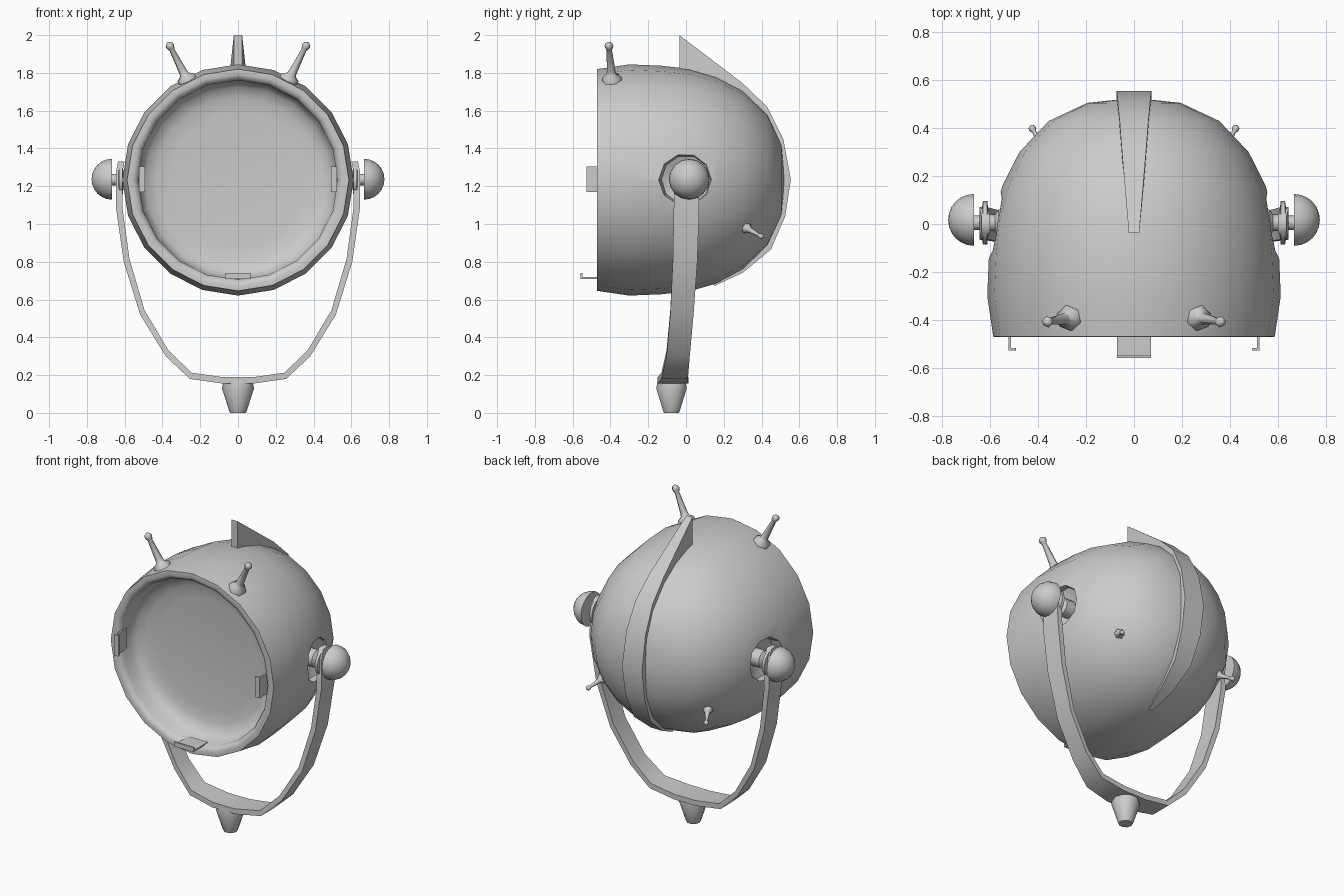
import bpy, bmesh, math
from mathutils import Vector

cube = bpy.data.objects.get("Cube")
if cube:
    bpy.data.objects.remove(cube)

grey = bpy.data.materials.new("light grey metal")
grey.use_nodes = True
GREY = (0.6, 0.6, 0.6, 1)
grey.diffuse_color = GREY
grey.node_tree.nodes["Principled BSDF"].inputs["Base Color"].default_value = GREY
AXIS_Z = 1.235  # height of the lamp axis


def finish(name, bm, angle=35):
    bmesh.ops.remove_doubles(bm, verts=bm.verts, dist=1e-5)
    bmesh.ops.recalc_face_normals(bm, faces=bm.faces)
    mesh = bpy.data.meshes.new(name)
    bm.to_mesh(mesh)
    bm.free()
    mesh.materials.append(grey)
    ob = bpy.data.objects.new(name, mesh)
    bpy.context.collection.objects.link(ob)
    smooth(ob, angle)
    return ob


def smooth(ob, angle):
    bpy.ops.object.select_all(action="DESELECT")
    ob.select_set(True)
    bpy.context.view_layer.objects.active = ob
    bpy.ops.object.shade_smooth_by_angle(angle=math.radians(angle))


def loft(name, rings, angle=35):
    """Skin closed rings of points and cap both ends."""
    bm = bmesh.new()
    loops = [[bm.verts.new(p) for p in ring] for ring in rings]
    for a, b in zip(loops, loops[1:]):
        for i in range(len(a)):
            j = (i + 1) % len(a)
            bm.faces.new((a[i], a[j], b[j], b[i]))
    bm.faces.new(loops[0])
    bm.faces.new(loops[-1])
    return finish(name, bm, angle)


def lathe(name, profile, origin, direction, sides, angle=35):
    """Spin (distance along axis, radius) pairs about an axis."""
    turn = Vector(direction).to_track_quat("Z", "Y")
    rings = []
    for d, r in profile:
        ring = []
        for k in range(sides):
            t = math.tau * k / sides
            ring.append(Vector(origin) + turn @ Vector((r * math.cos(t), r * math.sin(t), d)))
        rings.append(ring)
    return loft(name, rings, angle)


def box(name, lo, hi):
    x0, y0, z0 = lo
    x1, y1, z1 = hi
    return loft(name, [[(x0, y0, z), (x1, y0, z), (x1, y1, z), (x0, y1, z)] for z in (z0, z1)])


# Lamp housing with a rounded rim and a sunken lens
housing = lathe("lamp_housing", [
    (-0.3, 0.01), (-0.3, 0.36), (-0.31, 0.44), (-0.33, 0.495), (-0.37, 0.525), (-0.44, 0.528),
    (-0.463, 0.54), (-0.472, 0.56), (-0.47, 0.587), (-0.3, 0.612), (-0.13, 0.605), (0.02, 0.588),
    (0.16, 0.549), (0.3, 0.478), (0.43, 0.355), (0.505, 0.195), (0.525, 0.01)],
    (0, 0, AXIS_Z - 0.002), (0, 1, 0), 20, 50)

# Side sockets cut into the housing
for s in (1, -1):
    cutter = lathe("socket_cutter", [(0.5, 0.06), (0.535, 0.13), (0.7, 0.165)],
                   (0, 0.0, AXIS_Z), (s, 0, 0), 10)
    cutter.hide_render = True
    cut = housing.modifiers.new("socket", "BOOLEAN")
    cut.operation = "DIFFERENCE"
    cut.solver = "EXACT"
    cut.object = cutter
    bpy.context.view_layer.objects.active = housing
    bpy.ops.object.modifier_apply(modifier=cut.name)
    bpy.data.objects.remove(cutter)
smooth(housing, 50)

# Crest running over the top and down the back: y, z, half width
crest = [(-0.035, 2.0, 0.022), (0.3, 1.745, 0.05), (0.43, 1.62, 0.06), (0.515, 1.45, 0.068),
         (0.555, 1.235, 0.072), (0.525, 1.04, 0.07), (0.45, 0.865, 0.06), (0.3, 0.742, 0.042),
         (0.15, 0.672, 0.012)]
rings = []
for i, (y, z, w) in enumerate(crest):
    iy, iz = (y, 1.78) if i == 0 else (y * 0.85, AXIS_Z + (z - AXIS_Z) * 0.85)
    rings.append([(-w, y, z), (w, y, z), (w, iy, iz), (-w, iy, iz)])
loft("crest", rings)

# Yoke strap: x, z, back y, front y, mirrored across the middle
half = [(0.635, 1.33, 0.03, -0.03), (0.645, 1.28, 0.065, -0.06), (0.645, 1.08, 0.07, -0.065),
        (0.605, 0.8, 0.06, -0.07), (0.518, 0.52, 0.04, -0.083), (0.383, 0.3, 0.02, -0.103),
        (0.255, 0.18, 0.01, -0.13), (0.08, 0.155, 0.012, -0.15)]
path = half + [(-x, z, b, f) for x, z, b, f in reversed(half)]
rings = []
for x, z, b, f in path:
    inward = Vector((-x, 0, max(0, 1.1 - z))).normalized() * 0.034
    outer = [Vector((x, b, z)), Vector((x, f, z))]
    rings.append(outer + [outer[1] + inward, outer[0] + inward])
loft("yoke_strap", rings, 60)

# Tapered foot under the yoke
lathe("foot", [(0, 0.042), (0.015, 0.048), (0.13, 0.085), (0.18, 0.075)],
      (0, -0.077, 0), (0, 0, 1), 10)


def antenna(name, base, tip, flare, stem, ball):
    base, tip = Vector(base), Vector(tip)
    n = (tip - base).length
    lathe(name, [(-0.03, flare), (0.012, flare), (0.03, flare * 0.5), (0.05, stem * 1.3),
                 (n - ball, stem * 0.8), (n - ball * 0.6, ball * 0.8), (n, ball),
                 (n + ball * 0.6, ball * 0.8), (n + ball, ball * 0.1)],
          base, tip - base, 6, 62)


for s, side in ((1, "left"), (-1, "right")):
    antenna(side + "_top_antenna", (s * 0.27, -0.392, 1.765), (s * 0.36, -0.408, 1.942),
            0.053, 0.018, 0.024)
    antenna(side + "_back_antenna", (s * 0.378, 0.315, 0.98), (s * 0.424, 0.398, 0.935),
            0.03, 0.01, 0.016)
    # Pivot axle with flanges, and the domed knob
    hub = (0, 0.017, AXIS_Z + 0.002)
    lathe(side + "_pivot", [(0.48, 0.055), (0.565, 0.055), (0.58, 0.035), (0.605, 0.035),
                            (0.612, 0.09), (0.63, 0.09), (0.64, 0.03), (0.68, 0.03)],
          (0, 0.005, AXIS_Z), (s, 0, 0), 12)
    dome = [(0.668 + 0.107 * math.sin(t), 0.107 * math.cos(t) + 0.001)
            for t in [math.pi / 2 * k / 6 for k in range(7)]]
    lathe(side + "_knob", [(0.668, 0.02)] + dome, hub, (s, 0, 0), 16, 40)
    # Side lens clip
    xs = sorted((s * 0.512, s * 0.524))
    box(side + "_clip_plate", (xs[0], -0.525, 1.17), (xs[1], -0.41, 1.305))
    xs = sorted((s * 0.492, s * 0.524))
    box(side + "_clip_lip", (xs[0], -0.528, 1.17), (xs[1], -0.518, 1.305))

# Bottom lens clip
box("bottom_clip_plate", (-0.07, -0.555, 0.71), (0.07, -0.41, 0.72))
box("bottom_clip_lip", (-0.07, -0.558, 0.71), (0.07, -0.548, 0.74))
